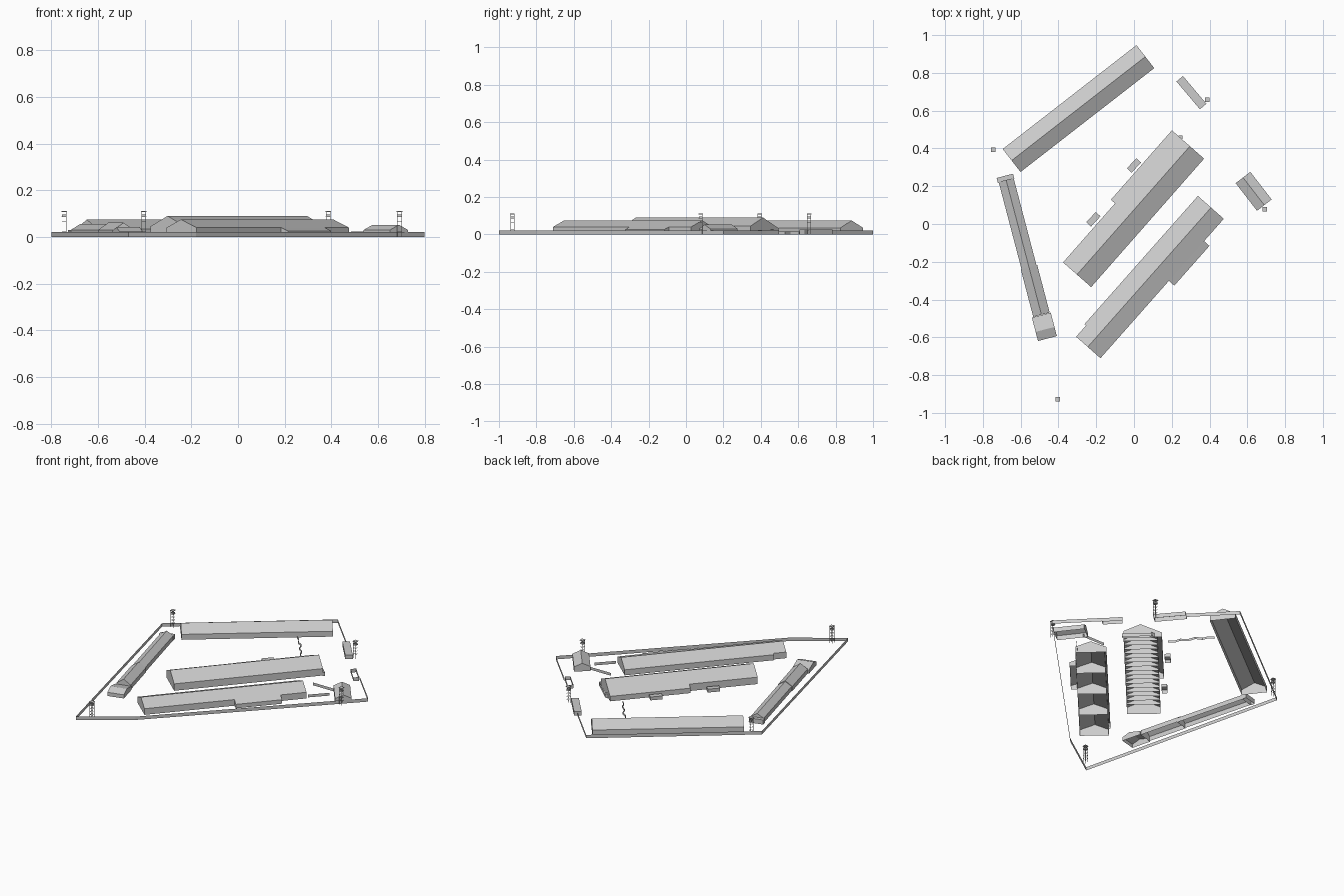
import bpy, bmesh, math
from mathutils import Vector

if "Cube" in bpy.data.objects:
    bpy.data.objects.remove(bpy.data.objects["Cube"])


def make(name, verts, faces):
    me = bpy.data.meshes.new(name)
    me.from_pydata(verts, [], faces)
    bm = bmesh.new()
    bm.from_mesh(me)
    bmesh.ops.recalc_face_normals(bm, faces=bm.faces)
    bm.to_mesh(me)
    bm.free()
    ob = bpy.data.objects.new(name, me)
    bpy.context.collection.objects.link(ob)
    return ob


def place(p0, p1, t, off, z):
    """Point at fraction t of the axis p0-p1, moved off to its left."""
    a, b = Vector(p0), Vector(p1)
    d = (b - a).normalized()
    p = a.lerp(b, t) + Vector((-d.y, d.x)) * off
    return (p.x, p.y, z)


def shell(name, p0, p1, profile, t0=0.0, t1=1.0):
    """Open-bottomed volume: a cross-section swept along the axis."""
    n = len(profile)
    verts = [place(p0, p1, t, o, z) for t in (t0, t1) for o, z in profile]
    faces = [(i, i + 1, n + i + 1, n + i) for i in range(n - 1)]
    faces += [tuple(range(n)), tuple(range(2 * n - 1, n - 1, -1))]
    return make(name, verts, faces)


def house(name, p0, p1, wl, wr, eave, ridge, t0=0.0, t1=1.0):
    return shell(name, p0, p1, [(-wr, 0), (-wr, eave), (0, ridge), (wl, eave), (wl, 0)], t0, t1)


def lean_to(name, p0, p1, a, b, za, zb, t0, t1):
    return shell(name, p0, p1, [(a, 0), (a, za), (b, zb), (b, 0)], t0, t1)


def block(name, p0, p1, width, h):
    w = width / 2
    return shell(name, p0, p1, [(-w, 0), (-w, h), (w, h), (w, 0)])


def fence(name, pts, h, closed=False):
    """Sheet wall following a path."""
    n = len(pts)
    verts = [(x, y, z) for z in (0, h) for x, y in pts]
    m = n if closed else n - 1
    return make(name, verts, [(i, (i + 1) % n, n + (i + 1) % n, n + i) for i in range(m)])


def ribs(name, p0, p1, wl, wr, eave, ridge, ts, low):
    """Cross frames under a roof."""
    verts, faces = [], []
    for t in ts:
        k = len(verts)
        prof = [(-wr, low), (-wr, eave), (0, ridge), (wl, eave), (wl, low)]
        verts += [place(p0, p1, t, o, z) for o, z in prof]
        faces.append(tuple(range(k, k + 5)))
    return make(name, verts, faces)


def boxes(name, specs):
    """One object made of upright boxes (cx, cy, cz, sx, sy, sz)."""
    bm = bmesh.new()
    for cx, cy, cz, sx, sy, sz in specs:
        r = bmesh.ops.create_cube(bm, size=1)
        bmesh.ops.scale(bm, vec=(sx, sy, sz), verts=r['verts'])
        bmesh.ops.translate(bm, vec=(cx, cy, cz), verts=r['verts'])
    me = bpy.data.meshes.new(name)
    bm.to_mesh(me)
    bm.free()
    ob = bpy.data.objects.new(name, me)
    bpy.context.collection.objects.link(ob)
    return ob


# perimeter wall with the gate opening on the right
fence("perimeter_wall", [(0.575, 0.43), (0.80, 0.20), (-0.18, -0.80), (-0.47, -1.0),
                         (-0.80, 0.36), (0.02, 1.0), (0.245, 0.77)], 0.022)

# north block
house("north_block", (-0.648, 0.336), (0.06, 0.886), 0.077, 0.077, 0.035, 0.074)

# central block: gabled hall with a wider rear half
B0, B1 = (-0.302, -0.268), (0.296, 0.412)
house("central_block", B0, B1, 0.098, 0.1, 0.045, 0.09)
lean_to("central_side_wing", B0, B1, 0.098, 0.127, 0.045, 0.032, 0.46, 1.0)
ribs("central_roof_frames", B0, B1, 0.097, 0.099, 0.045, 0.088,
     [i / 18 for i in range(1, 18)], 0.035)
fence("central_dock", [(0.257, 0.466), (0.384, 0.349), (0.374, 0.338), (0.247, 0.455)], 0.022, True)
block("central_dock_hut", (0.236, 0.46), (0.256, 0.46), 0.018, 0.025)

# south block: gabled hall with lean-tos on both sides
C0, C1 = (-0.245, -0.651), (0.408, 0.087)
house("south_block", C0, C1, 0.082, 0.09, 0.04, 0.075)
lean_to("south_rear_wing", C0, C1, 0.082, 0.093, 0.04, 0.036, 0.08, 1.0)
lean_to("south_front_wing", C0, C1, -0.09, -0.128, 0.04, 0.026, 0.555, 0.84)
ribs("south_partitions", C0, C1, 0.081, 0.089, 0.04, 0.074, [0.25, 0.5, 0.75], 0.0)

# west block: two stepped sections, end cap and a low cross-roofed annex
D0, D1 = (-0.677, 0.233), (-0.49, -0.48)
house("west_block_upper", D0, D1, 0.041, 0.041, 0.03, 0.055, 0.0, 0.647)
house("west_block_lower", D0, D1, 0.045, 0.045, 0.03, 0.061, 0.647, 1.0)
block("west_end_cap", (-0.684, 0.255), (-0.677, 0.228), 0.09, 0.03)
house("west_annex", (-0.521, -0.571), (-0.421, -0.545), 0.078, 0.05, 0.024, 0.042)

# gatehouse and gate buildings
house("gatehouse", (0.577, 0.246), (0.690, 0.10), 0.049, 0.049, 0.03, 0.052)
block("gate_building", (0.242, 0.769), (0.366, 0.622), 0.045, 0.026)
fence("gate_pen", [(0.505, 0.497), (0.59, 0.407), (0.563, 0.386), (0.484, 0.47)], 0.024, True)

# small sheds beside the central block
for i, (cx, cy) in enumerate([(0.0, 0.31), (-0.215, 0.025)]):
    block(f"shed_{i + 1}", (cx - 0.025, cy - 0.027), (cx + 0.025, cy + 0.027), 0.034, 0.022)

# inner fences
fence("zigzag_fence", [(-0.05, 0.68), (-0.02, 0.66), (-0.005, 0.625), (0.035, 0.605),
                       (0.05, 0.56), (0.09, 0.53), (0.10, 0.495), (0.13, 0.47)], 0.015)
fence("yard_fence_front", [(0.475, 0.045), (0.564, 0.137)], 0.018)
fence("yard_fence_rear", [(0.40, 0.20), (0.56, 0.20)], 0.018)
fence("shed_fence", [(-0.08, 0.18), (-0.045, 0.215)], 0.018)

# watch towers: thin legs, braces, cabin with posts and roof
for i, (x, y) in enumerate([(-0.745, 0.393), (0.387, 0.658), (0.692, 0.078), (-0.404, -0.928)]):
    r, specs = 0.009, []
    for sx in (-r, r):
        for sy in (-r, r):
            specs.append((x + sx, y + sy, 0.054, 0.0016, 0.0016, 0.108))
    for z in (0.025, 0.045, 0.065):
        for s in (-r, r):
            specs.append((x, y + s, z, 2 * r, 0.0012, 0.0012))
            specs.append((x + s, y, z, 0.0012, 2 * r, 0.0012))
    specs.append((x, y, 0.086, 0.022, 0.022, 0.002))
    specs.append((x, y, 0.109, 0.024, 0.024, 0.004))
    for s in (-r, r):
        specs.append((x, y + s, 0.0915, 2 * r, 0.0012, 0.009))
        specs.append((x + s, y, 0.0915, 0.0012, 2 * r, 0.009))
    boxes(f"watch_tower_{i + 1}", specs)
